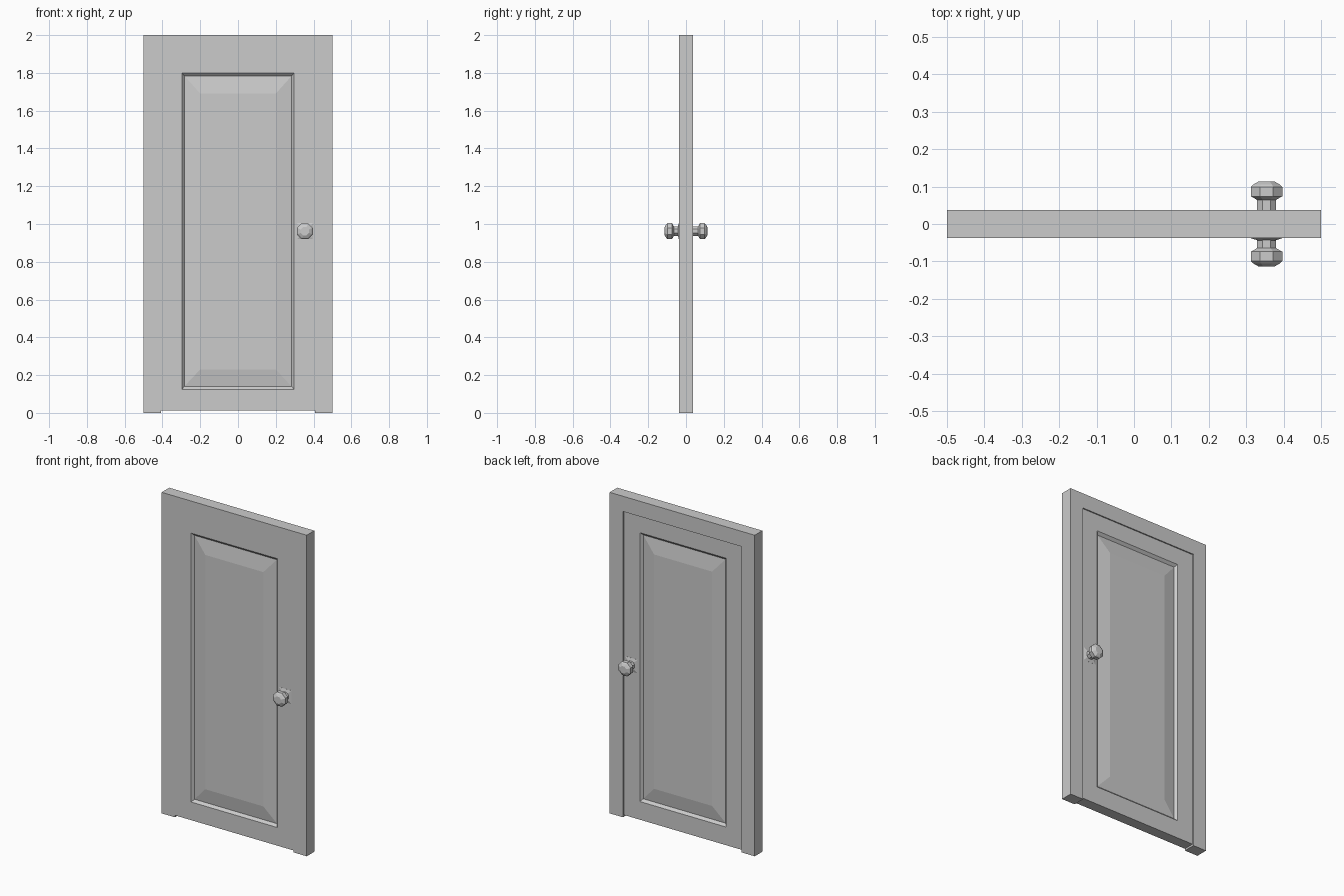
import bpy, bmesh, math

if "Cube" in bpy.data.objects:
    bpy.data.objects.remove(bpy.data.objects["Cube"])

T = 0.0375          # half thickness of the frame
BACK = 0.030        # back face of the door, slightly recessed
OPEN_X, OPEN_Z = 0.408, 1.905
KX, KZ = 0.354, 0.962


def finish(name, bm):
    bmesh.ops.recalc_face_normals(bm, faces=bm.faces)
    me = bpy.data.meshes.new(name)
    bm.to_mesh(me)
    bm.free()
    ob = bpy.data.objects.new(name, me)
    bpy.context.collection.objects.link(ob)
    return ob


def loft(name, rings):
    """Skin a list of equally long point rings and cap both ends."""
    bm = bmesh.new()
    vs = [[bm.verts.new(p) for p in r] for r in rings]
    n = len(vs[0])
    for a, b in zip(vs, vs[1:]):
        for i in range(n):
            j = (i + 1) % n
            bm.faces.new((a[i], a[j], b[j], b[i]))
    bm.faces.new(vs[0])
    bm.faces.new(vs[-1])
    return finish(name, bm)


def rect(hx, z0, z1, y):
    return [(-hx, y, z0), (hx, y, z0), (hx, y, z1), (-hx, y, z1)]


def panel_side(face, s):
    """Rings from the raised field out to the slab edge."""
    return [rect(0.20, 0.23, 1.69, s * (face - 0.001)),
            rect(0.284, 0.14, 1.784, s * (face - 0.015)),
            rect(0.297, 0.125, 1.80, s * face),
            rect(OPEN_X, 0.012, OPEN_Z, s * face)]


# Door slab with a raised panel on both faces
loft("door", panel_side(T, -1) + panel_side(BACK, 1)[::-1])

# Frame: upside-down U, extruded through the wall thickness
bm = bmesh.new()
U = [(-0.5, 0), (-OPEN_X, 0), (-OPEN_X, OPEN_Z), (OPEN_X, OPEN_Z),
     (OPEN_X, 0), (0.5, 0), (0.5, 2), (-0.5, 2)]
f = bm.faces.new([bm.verts.new((x, -T, z)) for x, z in U])
ext = bmesh.ops.extrude_face_region(bm, geom=[f])["geom"]
bmesh.ops.translate(bm, vec=(0, 2 * T, 0),
                    verts=[v for v in ext if isinstance(v, bmesh.types.BMVert)])
finish("frame", bm)


# Octagonal knobs with shallow square base plates
def ring(r, y, n):
    c = r / math.cos(math.pi / n)
    return [(KX + c * math.cos(math.tau * (i + 0.5) / n), y,
             KZ + c * math.sin(math.tau * (i + 0.5) / n)) for i in range(n)]


PROFILE = [(0.025, 0.028), (0.025, 0.064), (0.033, 0.069), (0.042, 0.074),
           (0.042, 0.099), (0.036, 0.105), (0.022, 0.113)]
for side, s, face in (("front", -1, T), ("back", 1, BACK)):
    loft(side + "_knob", [ring(r, s * y, 8) for r, y in PROFILE])
    loft(side + "_knob_plate", [ring(0.042, s * (face - 0.002), 4),
                                ring(0.042, s * (face + 0.0005), 4),
                                ring(0.024, s * (face + 0.006), 4)])
